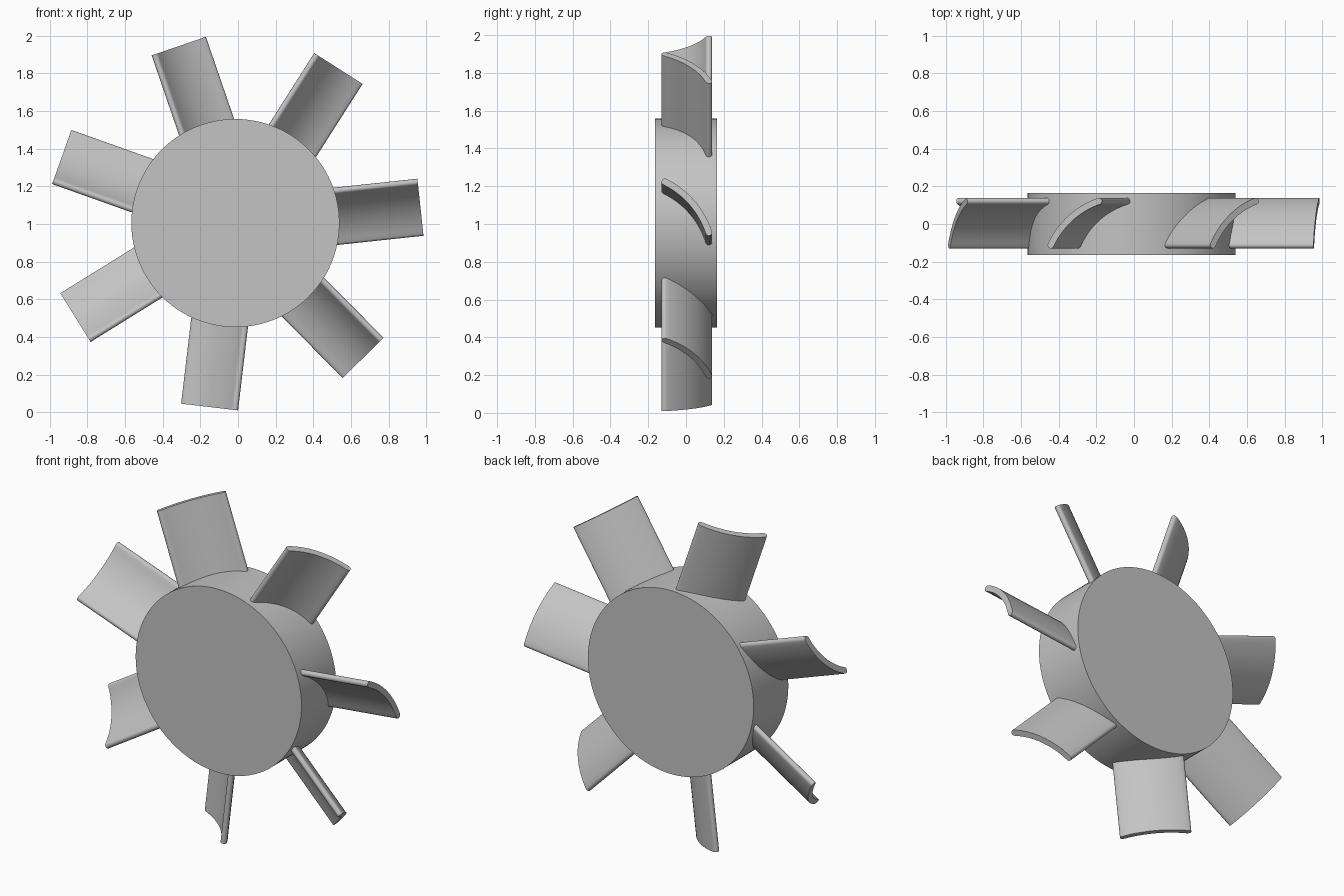
import bpy
import bmesh
import math
from mathutils import Matrix, Vector

cube = bpy.data.objects.get("Cube")
if cube:
    bpy.data.objects.remove(cube, do_unlink=True)

CENTRE = Vector((-0.014, 0, 1.005))
BLADES = 7
FIRST_ANGLE = math.radians(6.1)

grey = bpy.data.materials.new("plain grey")
grey.use_nodes = True
colour = (0.55, 0.55, 0.55, 1)
grey.diffuse_color = colour
grey.node_tree.nodes["Principled BSDF"].inputs["Base Color"].default_value = colour


def finish(obj):
    obj.data.materials.append(grey)
    bpy.ops.object.select_all(action="DESELECT")
    obj.select_set(True)
    bpy.context.view_layer.objects.active = obj
    bpy.ops.object.shade_smooth_by_angle(angle=math.radians(35))


def blade_section(start, end, bulge, thickness, steps=16, cap_steps=8):
    """Outline of a curved vane with round edges, as (depth, across) points."""
    chord = end - start
    half = chord.length / 2
    radius = (half ** 2 + bulge ** 2) / (2 * bulge)
    along = chord.normalized()
    out = Vector((-along.y, along.x))
    pivot = (start + end) / 2 - out * (radius - bulge)
    sweep = math.asin(half / radius)

    def polar(origin, angle, dist):
        return origin + (out * math.cos(angle) + along * math.sin(angle)) * dist

    angles = [-sweep + 2 * sweep * i / steps for i in range(steps + 1)]
    edge = thickness / 2
    points = [polar(pivot, a, radius + edge) for a in angles]
    points += [polar(end, sweep + math.pi * i / cap_steps, edge) for i in range(1, cap_steps)]
    points += [polar(pivot, a, radius - edge) for a in reversed(angles)]
    points += [polar(start, -sweep + math.pi + math.pi * i / cap_steps, edge)
               for i in range(1, cap_steps)]
    return points


# Hub: a solid drum with its axis front to back
bpy.ops.mesh.primitive_cylinder_add(vertices=96, radius=0.553, depth=0.33,
                                    location=CENTRE, rotation=(math.pi / 2, 0, 0))
hub = bpy.context.object
hub.name = "hub"
finish(hub)

# Blade: the section extruded outward from inside the hub
section = blade_section(Vector((-0.112, 0.114)), Vector((0.121, -0.156)), 0.036, 0.035)
mesh = bpy.data.meshes.new("blade")
bm = bmesh.new()
root = bm.faces.new([bm.verts.new((0.48, depth, across)) for depth, across in section])
tip = bmesh.ops.extrude_face_region(bm, geom=[root])
tip_verts = [v for v in tip["geom"] if isinstance(v, bmesh.types.BMVert)]
bmesh.ops.translate(bm, verts=tip_verts, vec=(0.507, 0, 0))
bmesh.ops.recalc_face_normals(bm, faces=bm.faces)
bm.to_mesh(mesh)
bm.free()

# Ring of blades sharing one mesh
for i in range(BLADES):
    blade = bpy.data.objects.new(f"blade_{i + 1}", mesh)
    bpy.context.collection.objects.link(blade)
    angle = FIRST_ANGLE + math.tau * i / BLADES
    blade.matrix_world = Matrix.Translation(CENTRE) @ Matrix.Rotation(-angle, 4, "Y")
    if i == 0:
        finish(blade)
